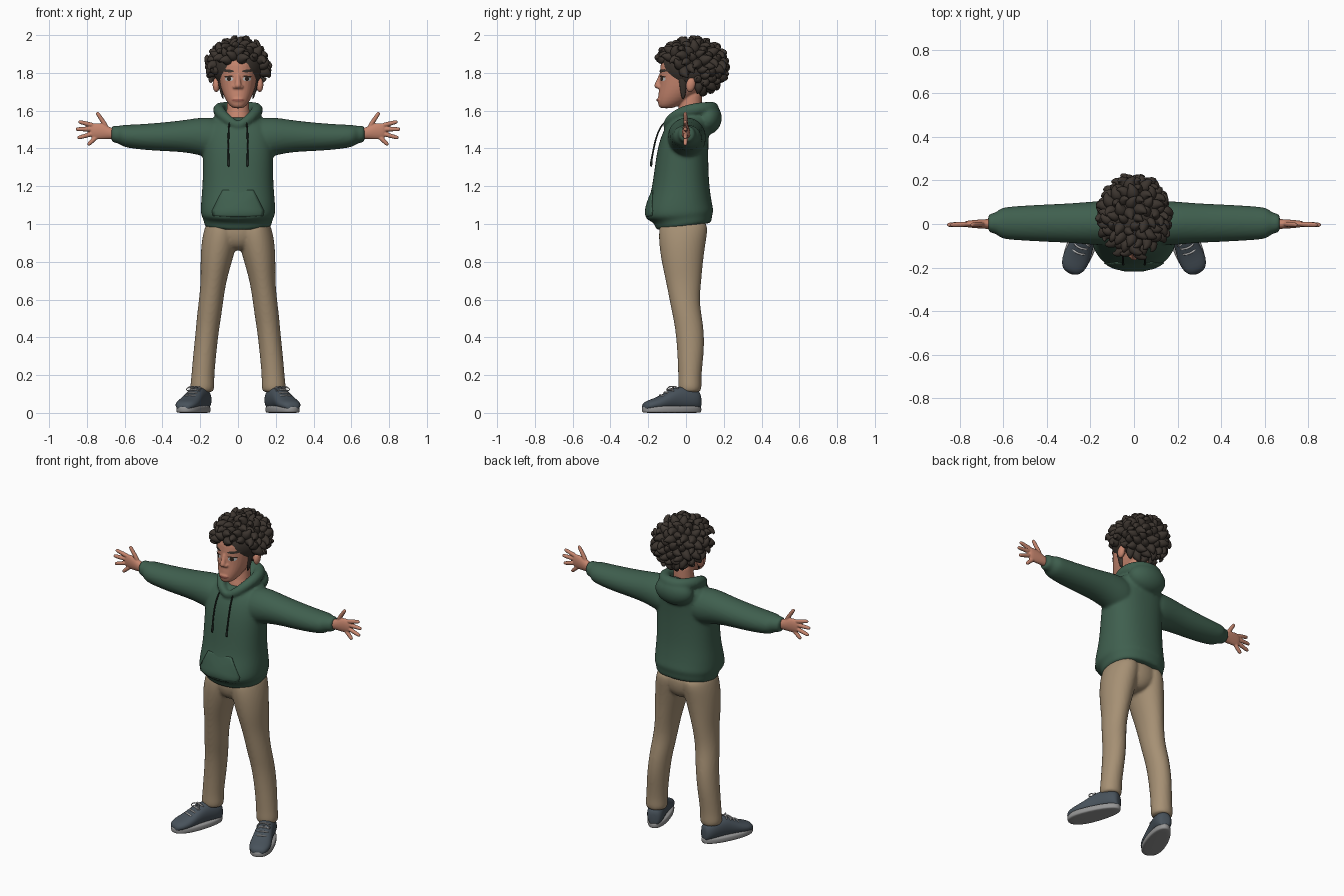
import bpy, bmesh, math, random
from mathutils import Vector, Matrix

cube = bpy.data.objects.get("Cube")
if cube:
    bpy.data.objects.remove(cube, do_unlink=True)
random.seed(4)


def material(name, *rgb):
    m = bpy.data.materials.new(name)
    m.use_nodes = True
    m.diffuse_color = (*rgb, 1)
    bsdf = next(n for n in m.node_tree.nodes if n.type == 'BSDF_PRINCIPLED')
    bsdf.inputs["Base Color"].default_value = (*rgb, 1)
    bsdf.inputs["Roughness"].default_value = 0.8
    return m


GREEN = material("forest green", .05, .115, .077)
KHAKI = material("khaki", .38, .28, .175)
SKIN = material("skin", .56, .235, .155)
HAIR = material("dark brown hair", .045, .035, .028)
SHOE = material("slate blue", .065, .085, .105)
SOLE = material("sole grey", .3, .3, .3)
PALE = material("pale grey", .5, .5, .5)
IRIS = material("dark iris", .03, .018, .012)
CORD = material("dark cord", .015, .022, .018)
LIPS = material("lip brown", .34, .11, .08)


def loft(bm, rings, axis=None, ref=(1, 0, 0), n=16, p=2.0, both=False):
    """Skin rings (x, y, z, radius along ref, other radius) into a closed tube."""
    pts = [Vector(r[:3]) for r in rings]
    loops = []
    for i, r in enumerate(rings):
        t = Vector(axis) if axis else pts[min(i + 1, len(pts) - 1)] - pts[max(i - 1, 0)]
        t.normalize()
        u = Vector(ref)
        u = (u - t * u.dot(t)).normalized()
        v = t.cross(u)
        ring = []
        for k in range(n):
            a = math.tau * k / n
            c, s = math.cos(a), math.sin(a)
            c = math.copysign(abs(c) ** (2 / p), c)
            s = math.copysign(abs(s) ** (2 / p), s)
            ring.append(bm.verts.new(pts[i] + u * c * r[3] + v * s * r[4]))
        loops.append(ring)
    for a, b in zip(loops, loops[1:]):
        for k in range(n):
            bm.faces.new((a[k], a[k - 1], b[k - 1], b[k]))
    bm.faces.new(loops[0])
    bm.faces.new(loops[-1][::-1])
    if both:
        flipped = [(-r[0], *r[1:]) for r in rings]
        loft(bm, flipped, axis, ref, n, p)


def ball(bm, centre, size, tilt=0):
    m = Matrix.Translation(centre) @ Matrix.Rotation(tilt, 4, 'X') @ Matrix.Diagonal((*size, 1))
    bmesh.ops.create_uvsphere(bm, u_segments=20, v_segments=12, radius=1, matrix=m)


def finish(bm, name, mat, mirror=False, subsurf=1, voxel=0, smooth=0):
    bmesh.ops.recalc_face_normals(bm, faces=bm.faces)
    return make_object(bm, name, mat, mirror, subsurf, voxel, smooth)


def make_object(bm, name, mat, mirror=False, subsurf=0, voxel=0, smooth=0):
    for f in bm.faces:
        f.smooth = True
    mesh = bpy.data.meshes.new(name)
    bm.to_mesh(mesh)
    bm.free()
    mesh.materials.append(mat)
    ob = bpy.data.objects.new(name, mesh)
    bpy.context.collection.objects.link(ob)
    if mirror:
        ob.modifiers.new("Mirror", 'MIRROR').use_mirror_merge = False
    if subsurf:
        ob.modifiers.new("Subdivide", 'SUBSURF').levels = subsurf
        ob.modifiers["Subdivide"].render_levels = subsurf
    if voxel:
        r = ob.modifiers.new("Blend", 'REMESH')
        r.mode, r.voxel_size, r.use_smooth_shade = 'VOXEL', voxel, True
    if smooth:
        s = ob.modifiers.new("Soften", 'SMOOTH')
        s.factor, s.iterations = .5, smooth
    return ob


def plate(name, outline, mat, target, lift, mirror=False, steps=4, thick=0):
    """Thin patch in x-z, projected onto the front of the target."""
    bm = bmesh.new()
    mid = sum((Vector((x, -.4, z)) for x, z in outline), Vector()) / len(outline)
    centre = bm.verts.new(mid)
    n, prev = len(outline), None
    for s in range(1, steps + 1):
        ring = [bm.verts.new(mid.lerp(Vector((x, -.4, z)), s / steps)) for x, z in outline]
        for k in range(n):
            j = (k + 1) % n
            bm.faces.new((prev[k], ring[k], ring[j], prev[j]) if prev else (centre, ring[k], ring[j]))
        prev = ring
    ob = make_object(bm, name, mat, mirror)
    w = ob.modifiers.new("Wrap", 'SHRINKWRAP')
    w.target, w.wrap_method, w.wrap_mode = target, 'PROJECT', 'ABOVE_SURFACE'
    w.use_project_y, w.use_positive_direction, w.offset = True, True, lift
    if thick:
        ob.modifiers.new("Thicken", 'SOLIDIFY').thickness = thick
    return ob


def oval(x, z, rx, rz, tilt=0, n=16):
    ct, st, out = math.cos(tilt), math.sin(tilt), []
    for k in range(n):
        a, b = rx * math.cos(math.tau * k / n), rz * math.sin(math.tau * k / n)
        out.append((x + a * ct - b * st, z + a * st + b * ct))
    return out


# Hoodie: torso, sleeves, cowl and hanging hood blended together
bm = bmesh.new()
torso = [(-.012, .985, .165, .14), (-.012, .99, .18, .15), (-.015, 1.03, .184, .155),
         (-.032, 1.045, .197, .182), (-.04, 1.075, .199, .182), (-.037, 1.13, .196, .17),
         (-.03, 1.2, .189, .154), (-.025, 1.3, .187, .145), (-.018, 1.4, .188, .138),
         (-.005, 1.48, .186, .13), (.01, 1.54, .165, .115), (.02, 1.57, .12, .09), (.02, 1.575, .07, .06)]
loft(bm, [(0, *r) for r in torso], axis=(0, -.13, 1), n=24, p=2.3)
sleeve = [(.08, 1.45, .1, .1), (.14, 1.455, .105, .112), (.21, 1.465, .1, .1), (.3, 1.465, .092, .084),
          (.45, 1.46, .086, .074), (.57, 1.463, .078, .064), (.615, 1.468, .072, .058),
          (.63, 1.473, .05, .046), (.66, 1.476, .046, .047), (.672, 1.477, .038, .04)]
loft(bm, [(x, .004, z, a, b) for x, z, a, b in sleeve], axis=(1, 0, 0), ref=(0, 1, 0), both=True)
cowl = [(-.012, -.1, 1.52, .022), (.015, -.1, 1.525, .024), (.06, -.085, 1.555, .028), (.1, -.02, 1.595, .032),
        (.105, .06, 1.61, .035), (.065, .125, 1.612, .036), (.02, .14, 1.612, .036), (-.02, .14, 1.612, .036)]
loft(bm, [(*c, c[3]) for c in cowl], ref=(0, .3, 1), both=True)
ball(bm, (0, .115, 1.555), (.125, .075, .085), -.3)
hoodie = finish(bm, "hoodie", GREEN, subsurf=2, voxel=.009, smooth=4)

# Front pouch pocket
half = [(.08, 1.18), (.1, 1.14), (.135, 1.07), (.13, 1.045), (.06, 1.04)]
plate("pouch_pocket", [(-x, z) for x, z in half] + half[::-1], GREEN, hoodie, .006, steps=8, thick=.006)

# Drawstrings
bm = bmesh.new()
cord = [(.046, -.115, 1.54, .005), (.05, -.15, 1.49, .005), (.052, -.17, 1.41, .005), (.05, -.182, 1.34, .005),
        (.05, -.184, 1.33, .007), (.05, -.185, 1.3, .007)]
loft(bm, [(*c, c[3]) for c in cord], n=8)
finish(bm, "drawstrings", CORD, mirror=True)

# Trousers
bm = bmesh.new()
leg = [(1.03, .085, -.012, .075, .12), (.97, .09, -.014, .092, .133), (.9, .099, -.02, .097, .126),
       (.8, .116, -.02, .085, .112), (.7, .129, -.013, .069, .096), (.6, .142, -.008, .066, .081),
       (.52, .152, .005, .066, .078), (.45, .161, .018, .063, .077), (.35, .172, .025, .062, .074),
       (.25, .182, .022, .062, .066), (.18, .187, .02, .062, .062), (.14, .189, .02, .066, .064),
       (.115, .189, .02, .062, .06), (.108, .189, .02, .045, .045)]
loft(bm, [(x, y, z, a, b) for z, x, y, a, b in leg], axis=(0, 0, 1), both=True)
pelvis = [(1.04, .15, .12), (.97, .172, .13), (.91, .14, .12), (.87, .07, .09), (.86, .03, .05)]
loft(bm, [(0, -.014, z, a, b) for z, a, b in pelvis], axis=(0, 0, 1))
finish(bm, "trousers", KHAKI, subsurf=2, voxel=.009, smooth=3)

# Shoes, turned outward
PLACE = Matrix.Translation((.232, -.075, 0)) @ Matrix.Rotation(math.radians(22), 4, 'Z')


def shoe_part(bm, name, mat):
    bm.transform(PLACE)
    return finish(bm, name, mat, mirror=True)


bm = bmesh.new()
upper = [(-.163, .04, .02), (-.155, .056, .04), (-.13, .068, .058), (-.09, .08, .064), (-.05, .1, .06),
         (-.01, .123, .055), (.03, .142, .052), (.08, .14, .052), (.13, .128, .05), (.155, .115, .036), (.162, .09, .02)]
loft(bm, [(0, y, (t + .015) / 2, w, (t - .015) / 2) for y, t, w in upper], axis=(0, 1, 0), p=2.3)
shoe_part(bm, "shoe_uppers", SHOE)
bm = bmesh.new()
sole = [(0, .058, .158), (.002, .065, .167), (.018, .066, .168), (.034, .065, .167), (.037, .055, .157)]
loft(bm, [(0, 0, *r) for r in sole], axis=(0, 0, 1), n=24, p=2.3)
for v in bm.verts:
    v.co.x *= 1 - .8 * v.co.y
shoe_part(bm, "shoe_soles", SOLE)
bm = bmesh.new()
for i in range(4):
    y, z = -.065 + .026 * i, .095 + .0145 * i
    arch = [(-.036, y + .012, z - .01), (-.018, y, z), (.018, y, z), (.036, y + .012, z - .01)]
    loft(bm, [(*c, .005, .005) for c in arch], ref=(0, 0, 1), n=8)
for s in (-1, 1):
    bow = [(0, .005, .138), (s * .025, -.005, .142), (s * .045, -.012, .122), (s * .03, -.02, .115), (0, 0, .132)]
    loft(bm, [(*c, .004, .004) for c in bow], ref=(0, 1, 0), n=8)
shoe_part(bm, "shoe_laces", PALE)

# Hands
bm = bmesh.new()
palm = [(.64, 1.477, .024, .03), (.68, 1.48, .023, .031), (.71, 1.488, .021, .041), (.745, 1.492, .018, .045),
        (.77, 1.492, .015, .042), (.782, 1.492, .008, .03)]
loft(bm, [(x, 0, z, a, b) for x, z, a, b in palm], axis=(1, 0, 0), ref=(0, 1, 0))
fingers = [(.755, 1.52, .845, 1.542), (.765, 1.502, .86, 1.502), (.762, 1.48, .85, 1.455),
           (.745, 1.465, .795, 1.418), (.69, 1.505, .748, 1.592)]
for x, z, tx, tz in fingers:
    path = [(0, .014), (.5, .0125), (.85, .0115), (.97, .009), (1, .004)]
    loft(bm, [(x + (tx - x) * f, -.004 * f, z + (tz - z) * f, r, r) for f, r in path], ref=(0, 1, 0), n=10)
finish(bm, "hands", SKIN, mirror=True, voxel=.004, smooth=2)

# Head with neck, nose and ears
bm = bmesh.new()
skull = [(1.612, -.105, .02, .025), (1.62, -.098, .04, .048), (1.65, -.072, .063, .08), (1.69, -.042, .082, .106),
         (1.73, -.015, .096, .128), (1.78, 0, .104, .141), (1.84, .01, .112, .152), (1.9, .02, .105, .14), (1.95, .03, .06, .09)]
loft(bm, [(0, y, z, a, b) for z, y, a, b in skull], axis=(0, 0, 1), p=2.15)
neck = [(1.53, .01, .078, .075), (1.57, .015, .066, .066), (1.62, .025, .058, .06), (1.74, .03, .058, .06)]
loft(bm, [(0, y, z, a, b) for z, y, a, b in neck], axis=(0, 0, 1))
nose = [(1.8, -.132, .01), (1.77, -.139, .012), (1.745, -.149, .016), (1.73, -.152, .019), (1.715, -.143, .016)]
loft(bm, [(0, y, z, r, r) for z, y, r in nose], axis=(0, 0, 1))
for s in (-1, 1):
    ball(bm, (s * .017, -.141, 1.726), (.012, .014, .011))
    ball(bm, (s * .115, .025, 1.737), (.02, .026, .04), -.2)
ball(bm, (0, -.142, 1.657), (.03, .012, .014))
head = finish(bm, "head", SKIN, voxel=.005, smooth=4)

# Shirt collar
bm = bmesh.new()
loft(bm, [(0, .005, 1.54, .085, .085), (0, .008, 1.565, .08, .08), (0, .01, 1.572, .07, .07)], axis=(0, -.2, 1))
finish(bm, "shirt_collar", PALE)

# Face details
plate("eye_whites", oval(.046, 1.768, .022, .012), PALE, head, .002, mirror=True)
plate("irises", oval(.045, 1.768, .0105, .0115), IRIS, head, .004, mirror=True)
plate("upper_lids", oval(.047, 1.781, .025, .004, -.08), IRIS, head, .005, mirror=True)
plate("eyebrows", oval(.052, 1.811, .032, .0075, .1), HAIR, head, .005, mirror=True)
plate("mouth", oval(0, 1.656, .034, .0055), LIPS, head, .003)

# Hair: cap, sideburns and hooked curls
bm = bmesh.new()
ball(bm, (0, .03, 1.835), (.138, .165, .135))
burn = [(1.82, .095, -.02, .02, .035), (1.75, .096, -.015, .012, .022), (1.69, .085, -.015, .009, .016), (1.66, .078, -.015, .004, .006)]
loft(bm, [(x, y, z, a, b) for z, x, y, a, b in burn], axis=(0, 0, 1), n=8, both=True)
COUNT = 170
for i in range(COUNT):
    h = 1 - 2 * (i + .5) / COUNT
    a = i * math.pi * (3 - math.sqrt(5))
    d = Vector((math.sqrt(1 - h * h) * math.cos(a), math.sqrt(1 - h * h) * math.sin(a), h))
    p = Vector((d.x * .142, .03 + d.y * .17, 1.835 + d.z * .128))
    lowest = 1.865 if p.y < -.06 else 1.8 if p.y < .06 else 1.685
    if p.z < lowest:
        continue
    t = d.cross(Vector([random.uniform(-1, 1) for _ in range(3)])).normalized()
    k = random.uniform(.75, 1.1)
    curl = [(-.03, 0, .02), (-.01, 0, .031), (.008, .003, .03), (.023, .012, .02), (.03, .026, .011), (.025, .038, .003)]
    loft(bm, [(*(p + (d * o + t * w) * k), r * k, r * k) for o, w, r in curl], ref=d.cross(t), n=8)
for v in bm.verts:
    v.co.z = min(v.co.z, 2.0)
finish(bm, "curly_hair", HAIR)
